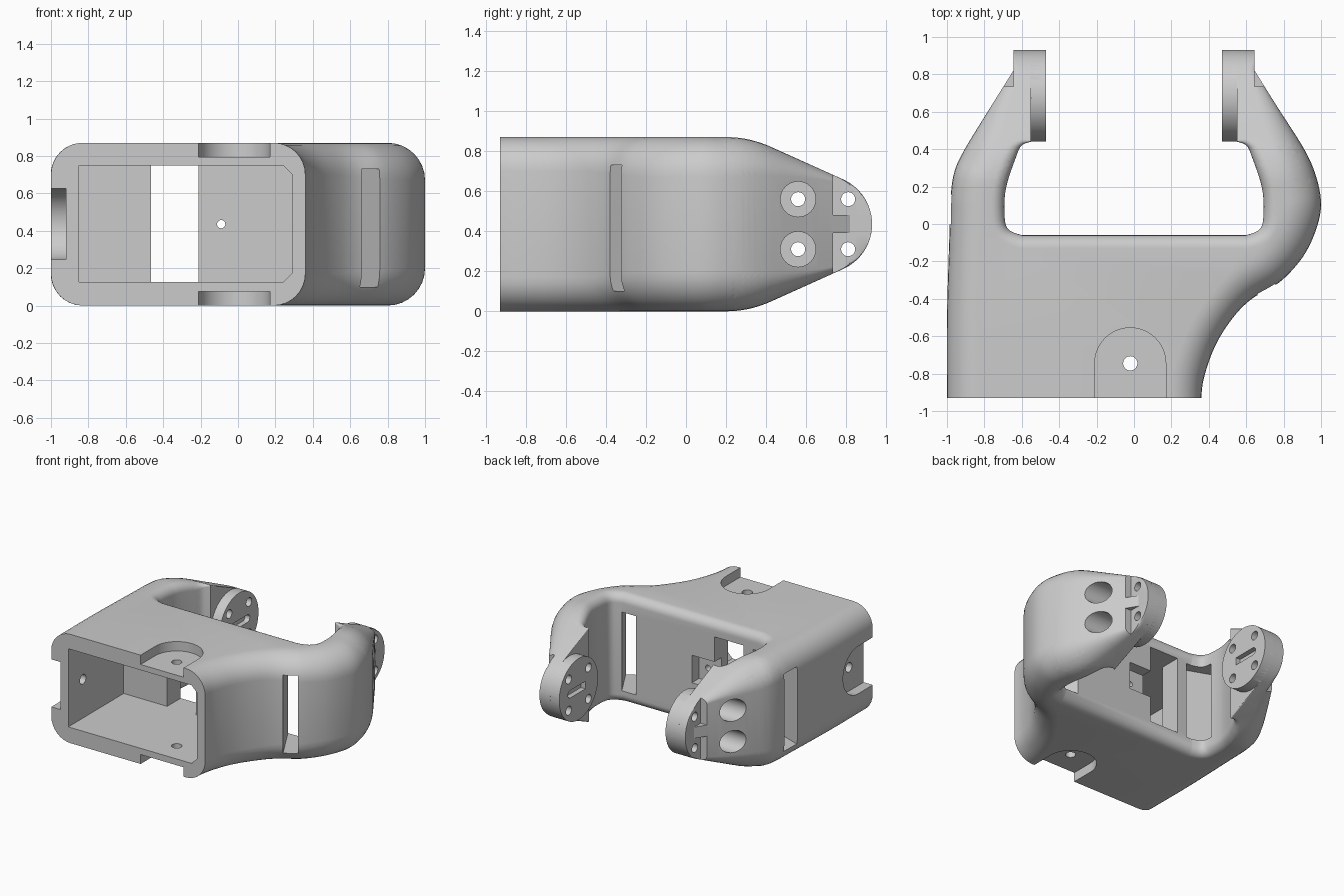
import bpy, bmesh, math
from mathutils import Matrix, Vector

if "Cube" in bpy.data.objects:
    bpy.data.objects.remove(bpy.data.objects["Cube"], do_unlink=True)

H, MID, RIM, HUB_Y = 0.87, 0.435, 0.245, 0.685
FRONT = -0.93

grey = bpy.data.materials.new("plain grey")
grey.use_nodes = True
grey.diffuse_color = (0.6, 0.6, 0.6, 1)
grey.node_tree.nodes["Principled BSDF"].inputs["Base Color"].default_value = (0.6, 0.6, 0.6, 1)


def make_object(name, bm):
    bmesh.ops.recalc_face_normals(bm, faces=bm.faces)
    mesh = bpy.data.meshes.new(name)
    bm.to_mesh(mesh)
    bm.free()
    obj = bpy.data.objects.new(name, mesh)
    bpy.context.collection.objects.link(obj)
    mesh.materials.append(grey)
    return obj


def spline(points, steps=5):
    """Smooth curve through (x, y, edge radius) points."""
    p = [Vector(q) for q in points]
    p = [p[0]] + p + [p[-1]]
    out = []
    for a, b, c, d in zip(p, p[1:], p[2:], p[3:]):
        for i in range(steps):
            t = i / steps
            out.append(0.5 * (2 * b + (c - a) * t + (2 * a - 5 * b + 4 * c - d) * t ** 2
                              + (3 * b - a - 3 * c + d) * t ** 3))
    return out + [p[-1]]


def half_height(y):
    """Side profile: full height, sloped shoulder, round tip."""
    line = 0.224 + 0.45 * (0.785 - y)
    if y > 0.785:
        return max(0.012, math.sqrt(max(0, RIM ** 2 - (y - HUB_Y) ** 2)))
    blend = max(0, 0.05 - abs(line - MID)) ** 2 / 0.2
    return min(MID, line) - blend


def box(x0, x1, y0, y1, z0, z1):
    bm = bmesh.new()
    bmesh.ops.create_cube(bm, size=1)
    bmesh.ops.scale(bm, vec=(x1 - x0, y1 - y0, z1 - z0), verts=bm.verts)
    bmesh.ops.translate(bm, vec=((x0 + x1) / 2, (y0 + y1) / 2, (z0 + z1) / 2), verts=bm.verts)
    return make_object("cutter", bm)


def prism(points, place):
    """Closed outline mapped to 3D by place(u, v, end) with end 0 or 1."""
    bm = bmesh.new()
    ends = [[bm.verts.new(place(u, v, e)) for u, v in points] for e in (0, 1)]
    for ring in ends:
        bm.faces.new(ring)
    n = len(points)
    for i in range(n):
        j = (i + 1) % n
        bm.faces.new((ends[0][i], ends[0][j], ends[1][j], ends[1][i]))
    return make_object("cutter", bm)


def rod(axis, centre, radius, length, sides=32):
    bm = bmesh.new()
    turn = {"x": Matrix.Rotation(math.pi / 2, 4, "Y"), "y": Matrix.Rotation(math.pi / 2, 4, "X"),
            "z": Matrix.Identity(4)}[axis]
    bmesh.ops.create_cone(bm, cap_ends=True, segments=sides, radius1=radius, radius2=radius,
                          depth=length, matrix=Matrix.Translation(centre) @ turn)
    return make_object("cutter", bm)


def arch(u0, v0, radius, v_end):
    """Outline with a round top at v0 and a straight end at v_end."""
    arc = [(u0 + radius * math.cos(math.pi * i / 24), v0 + radius * math.sin(math.pi * i / 24))
           for i in range(25)]
    return arc + [(u0 - radius, v_end), (u0 + radius, v_end)]


def slot(start, end, width, z0, z1):
    a, b = Vector(start), Vector(end)
    side = (b - a).normalized().orthogonal() * width / 2
    return prism([a + side, b + side, b - side, a - side], lambda u, v, e: (u, v, z1 if e else z0))


def combine(target, tool, operation="DIFFERENCE"):
    mod = target.modifiers.new("cut", "BOOLEAN")
    mod.operation, mod.object, mod.solver = operation, tool, "EXACT"
    bpy.ops.object.select_all(action="DESELECT")
    bpy.context.view_layer.objects.active = target
    target.select_set(True)
    bpy.ops.object.modifier_apply(modifier=mod.name)
    bpy.data.objects.remove(tool, do_unlink=True)


# Plan outline: outer sides, arm tips and inner yoke
right_outer = spline([(.36, -1.15, .17), (.36, FRONT, .17), (.38, -.8, .17), (.44, -.64, .17),
                      (.53, -.5, .17), (.63, -.4, .18), (.78, -.31, .19), (.9, -.18, .2),
                      (.97, -.04, .2), (1, .1, .2), (.975, .25, .2), (.91, .4, .17),
                      (.77, .62, .1), (.645, .82, .03)])
inner = spline([(.55, .44, .01), (.6, .42, .04), (.63, .36, .07), (.685, .19, .07), (.692, .04, .07),
                (.67, -.03, .07), (.6, -.06, .07)])
left_outer = spline([(-.645, .82, .03), (-.77, .62, .1), (-.905, .4, .17), (-.96, .28, .17),
                     (-.98, .15, .17), (-.985, 0, .17), (-1, -.5, .17), (-1, FRONT, .17), (-1, -1.15, .17)])
tip = [Vector((.645, .93, 0)), Vector((.55, .93, 0))]
flip = lambda pts: [Vector((-q.x, q.y, q.z)) for q in reversed(pts)]
outline = right_outer + tip + inner + flip(inner) + flip(tip) + left_outer

# Loft the outline with rounded upper and lower edges
bm = bmesh.new()
count, STEPS = len(outline), 8
layers = [(k, 1) for k in range(STEPS + 1)] + [(k, 0) for k in range(STEPS, -1, -1)]
rings = []
for k, lower in layers:
    a = math.pi / 2 * k / STEPS
    ring = []
    for i, q in enumerate(outline):
        d = (outline[(i + 1) % count] - outline[i - 1]).to_2d().normalized()
        off = q.z * (1 - math.sin(a))
        rise = q.z * (1 - math.cos(a))
        ring.append(bm.verts.new((q.x - d.y * off, q.y + d.x * off, rise if lower else H - rise)))
    rings.append(ring)
for low, high in zip(rings, rings[1:]):
    for i in range(count):
        j = (i + 1) % count
        bm.faces.new((low[i], low[j], high[j], high[i]))
bm.faces.new(rings[0][::-1])
bm.faces.new(rings[-1])
bmesh.ops.remove_doubles(bm, verts=bm.verts, dist=1e-5)
bmesh.ops.triangulate(bm, faces=bm.faces)

# Taper the arms toward their round tips
cuts = [.2, .24, .28, .31, .34, .38, .42, .6] + [HUB_Y + RIM * math.sin(math.radians(t)) for t in range(24, 90, 6)]
for y in cuts:
    bmesh.ops.bisect_plane(bm, geom=bm.verts[:] + bm.edges[:] + bm.faces[:], dist=1e-5,
                           plane_co=(0, y, 0), plane_no=(0, 1, 0))
for v in bm.verts:
    v.co.z = MID + (v.co.z - MID) * half_height(v.co.y) / MID
body = make_object("yoke_bracket", bm)

# Front face and open cavity
combine(body, box(-2, 2, -2, FRONT, -1, 2))
combine(body, prism([(-.85, .125), (.24, .125), (.29, .175), (.29, .7), (.24, .75), (-.85, .75)],
                    lambda u, v, e: (u, -.23 if e else -1.2, v)))

# Rear window and screw pocket
combine(body, box(-.465, -.21, -.4, .05, .125, .75))
combine(body, box(-.25, -.01, -.15, .05, .33, .55))
combine(body, rod("y", (-.09, -.2, MID), .022, .3))

# Cable slots through both shoulders
combine(body, slot((.82, -.55), (.48, .06), .11, .1, .73))
combine(body, slot((-1.2, .16), (-.56, -.08), .15, .12, .74))

# Mounting recesses with screw holes on the top, bottom and side
for z0, z1 in ((.795, 1), (-.1, .075)):
    combine(body, prism(arch(-.02, -.745, .19, -1.1), lambda u, v, e: (u, v, z1 if e else z0)))
combine(body, rod("z", (-.02, -.745, MID), .038, 1.5))
combine(body, prism(arch(MID, -.745, .19, -1.1), lambda u, v, e: (-.92 if e else -1.2, v, u)))
combine(body, rod("x", (-.9, -.745, MID), .038, .3))

# Arm ends: round pads, stepped tips, holes and grooves
for s in (1, -1):
    combine(body, rod("x", (s * .525, HUB_Y, MID), RIM, .11, 64), "UNION")
    for z0, z1 in ((-.1, .39), (.48, 1)):
        xs = sorted((s * .645, s * 1.1))
        combine(body, box(*xs, .735, 1.1, z0, z1))
    for z in (MID - .125, MID + .125):
        combine(body, rod("x", (s * .82, .56, z), .088, .4))
        for y in (.56, .81):
            combine(body, rod("x", (s * .6, y, z), .035, .5))
    groove = arch(MID, .79, .03, .6)
    combine(body, prism(groove, lambda u, v, e: (s * (.51 if e else .4), v, u)))

bpy.ops.object.select_all(action="DESELECT")
body.select_set(True)
bpy.context.view_layer.objects.active = body
bpy.ops.object.shade_smooth_by_angle(angle=math.radians(30))
